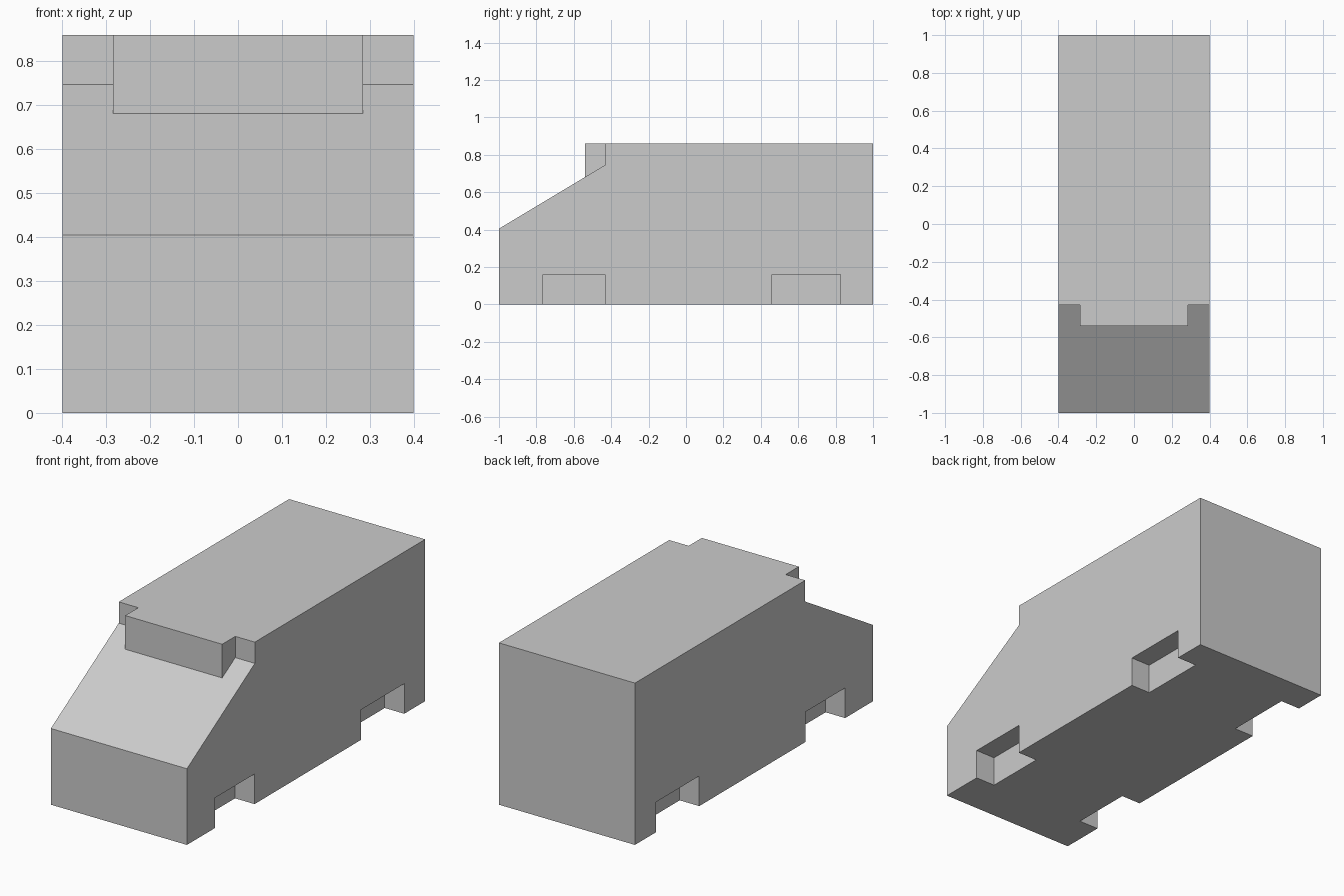
import bpy
import bmesh
import math

cube = bpy.data.objects.get("Cube")
if cube:
    bpy.data.objects.remove(cube, do_unlink=True)

HALF_WIDTH = 0.4
INSET = 0.115          # depth of wheel recesses and roof corner steps
HEIGHT = 0.86

grey = bpy.data.materials.new("plain_grey")
grey.use_nodes = True
colour = (0.6, 0.6, 0.6, 1)
grey.diffuse_color = colour
grey.node_tree.nodes["Principled BSDF"].inputs["Base Color"].default_value = colour


def prism(name, profile, x0, x1):
    """Extrude a (y, z) side profile from x0 to x1."""
    bm = bmesh.new()
    face = bm.faces.new([bm.verts.new((x0, y, z)) for y, z in profile])
    out = bmesh.ops.extrude_face_region(bm, geom=[face])
    verts = [v for v in out["geom"] if isinstance(v, bmesh.types.BMVert)]
    bmesh.ops.translate(bm, verts=verts, vec=(x1 - x0, 0, 0))
    bmesh.ops.recalc_face_normals(bm, faces=bm.faces)
    mesh = bpy.data.meshes.new(name)
    bm.to_mesh(mesh)
    bm.free()
    mesh.materials.append(grey)
    obj = bpy.data.objects.new(name, mesh)
    bpy.context.collection.objects.link(obj)
    return obj


def box_profile(y0, y1, z0, z1):
    return [(y0, z0), (y1, z0), (y1, z1), (y0, z1)]


def combine(target, tool, operation):
    """Apply a boolean and discard the tool."""
    mod = target.modifiers.new("boolean", 'BOOLEAN')
    mod.operation = operation
    mod.solver = 'EXACT'
    mod.object = tool
    bpy.context.view_layer.objects.active = target
    bpy.ops.object.modifier_apply(modifier=mod.name)
    bpy.data.objects.remove(tool, do_unlink=True)


# Van body: vertical nose, sloped windscreen, short step up to the roof
body = prism("van_body", [(-1, 0), (1, 0), (1, HEIGHT), (-0.43, HEIGHT),
                          (-0.43, 0.747), (-1, 0.405)], -HALF_WIDTH, HALF_WIDTH)

# Roof overhang above the windscreen
visor = prism("roof_visor", box_profile(-0.54, -0.3, 0.6, HEIGHT),
              INSET - HALF_WIDTH, HALF_WIDTH - INSET)
combine(body, visor, 'UNION')

# Square wheel recesses on both sides
for side in (-1, 1):
    for y0, y1 in ((-0.765, -0.432), (0.46, 0.825)):
        cutter = prism("wheel_recess_cutter", box_profile(y0, y1, -0.1, 0.16),
                       side * (HALF_WIDTH - INSET), side * (HALF_WIDTH + 0.1))
        cutter.hide_render = True
        combine(body, cutter, 'DIFFERENCE')

# Merge coplanar faces
bm = bmesh.new()
bm.from_mesh(body.data)
bmesh.ops.remove_doubles(bm, verts=bm.verts, dist=0.0001)
bmesh.ops.dissolve_limit(bm, angle_limit=math.radians(1),
                         verts=bm.verts, edges=bm.edges)
bm.to_mesh(body.data)
bm.free()
